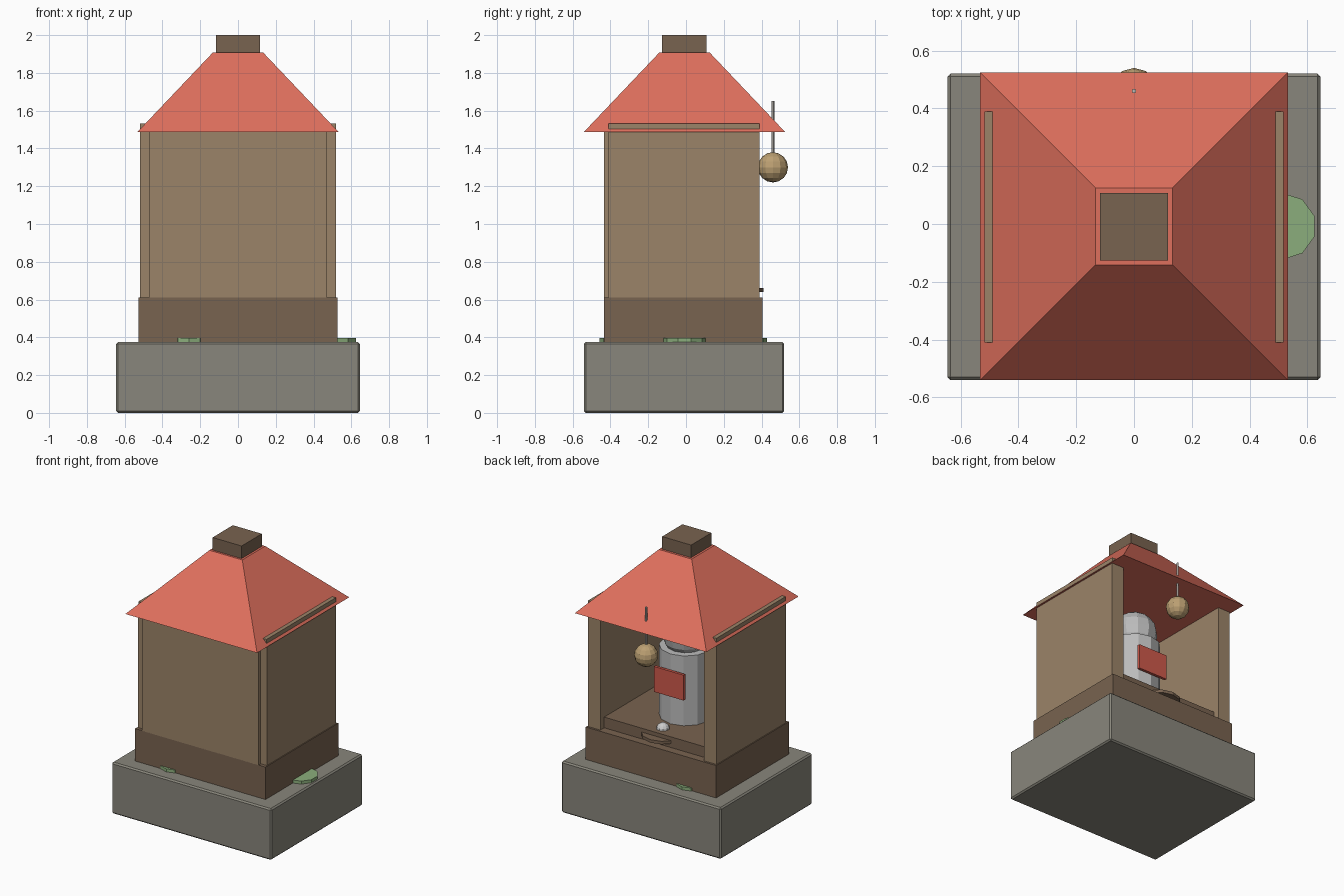
import bpy, bmesh
from mathutils import Matrix

if "Cube" in bpy.data.objects:
    bpy.data.objects.remove(bpy.data.objects["Cube"])

MATS = {}
COLORS = {
    "stone": (0.25, 0.24, 0.20), "dark_wood": (0.19, 0.125, 0.08),
    "wood": (0.33, 0.23, 0.14), "roof_red": (0.74, 0.16, 0.11),
    "moss": (0.26, 0.42, 0.20), "brass": (0.50, 0.35, 0.17),
    "bib_red": (0.62, 0.10, 0.07), "pale_stone": (0.50, 0.50, 0.50),
    "white": (0.9, 0.9, 0.88), "rope": (0.55, 0.52, 0.48),
}


def finish(name, bm, color):
    mesh = bpy.data.meshes.new(name)
    bm.to_mesh(mesh)
    bm.free()
    if color not in MATS:
        MATS[color] = bpy.data.materials.new(color)
        MATS[color].diffuse_color = (*COLORS[color], 1)
    mesh.materials.append(MATS[color])
    ob = bpy.data.objects.new(name, mesh)
    bpy.context.collection.objects.link(ob)
    return ob


def box(name, x, y, z, color, bevel=0):
    """Box from (min, max) ranges on each axis."""
    bm = bmesh.new()
    bmesh.ops.create_cube(bm, size=1)
    for v in bm.verts:
        v.co = [(a + b) / 2 + c * (b - a) for (a, b), c in zip((x, y, z), v.co)]
    ob = finish(name, bm, color)
    if bevel:
        mod = ob.modifiers.new("bevel", "BEVEL")
        mod.width = bevel
        mod.segments = 1
    return ob


def cylinder(name, x, y, z0, z1, r, sides, color, r_top=None, turn=0):
    bm = bmesh.new()
    bmesh.ops.create_cone(
        bm, cap_ends=True, segments=sides, radius1=r,
        radius2=r if r_top is None else r_top, depth=z1 - z0,
        matrix=Matrix.Translation((x, y, (z0 + z1) / 2)) @ Matrix.Rotation(turn, 4, "Z"))
    return finish(name, bm, color)


def ball(name, loc, r, u, v, color):
    bm = bmesh.new()
    bmesh.ops.create_uvsphere(bm, u_segments=u, v_segments=v, radius=r,
                              matrix=Matrix.Translation(loc))
    return finish(name, bm, color)


# Stone base and wooden plinth
box("stone_base", (-0.645, 0.645), (-0.54, 0.52), (0, 0.375), "stone", 0.01)
box("plinth", (-0.527, 0.527), (-0.435, 0.405), (0.37, 0.612), "dark_wood")

# Walls, with the +y side left open
box("closed_wall", (-0.47, 0.47), (-0.435, -0.335), (0.61, 1.495), "wood")
for side, s in (("left", -1), ("right", 1)):
    box(side + "_wall", sorted((s * 0.42, s * 0.52)), (-0.41, 0.39), (0.61, 1.495), "wood")
    box(side + "_eave_rail", sorted((s * 0.488, s * 0.518)), (-0.41, 0.39),
        (1.503, 1.533), "wood")
box("inner_shelf", (-0.42, 0.42), (-0.335, 0.345), (0.61, 0.69), "dark_wood")

# Truncated pyramid roof with a cap block
bm = bmesh.new()
rings = [[bm.verts.new((sx * h, sy * h - 0.008, z)) for sx, sy in
          ((-1, -1), (1, -1), (1, 1), (-1, 1))] for h, z in ((0.532, 1.488), (0.133, 1.908))]
bm.faces.new(rings[0][::-1])
bm.faces.new(rings[1])
for i in range(4):
    j = (i + 1) % 4
    bm.faces.new((rings[0][i], rings[0][j], rings[1][j], rings[1][i]))
finish("roof", bm, "roof_red")
box("roof_cap", (-0.117, 0.117), (-0.126, 0.108), (1.9, 2.0), "dark_wood")

# Statue with bib
cylinder("statue_body", 0, 0, 0.69, 1.2, 0.18, 12, "pale_stone")
ball("statue_head", (0, 0, 1.29), 0.16, 12, 8, "pale_stone")
box("statue_bib", (-0.12, 0.12), (0.18, 0.2), (0.9, 1.085), "bib_red")

# Offering dish and rice mound
cylinder("offering_dish", 0, 0.26, 0.64, 0.662, 0.15, 12, "dark_wood")
ball("rice_mound", (0, 0.265, 0.685), 0.046, 10, 8, "white")

# Hanging bell on its cord
ball("bell", (0, 0.46, 1.3), 0.08, 12, 8, "brass")
cylinder("bell_cord", 0, 0.46, 1.35, 1.65, 0.008, 6, "rope")

# Moss patches on the stone
for i, (x, y, r) in enumerate(((0.515, -0.008, 0.115), (-0.26, -0.357, 0.1),
                               (-0.27, 0.33, 0.1))):
    cylinder("moss_patch_%d" % (i + 1), x, y, 0.37, 0.397, r, 10, "moss")

for m in bpy.data.materials:
    if m.users and not m.is_grease_pencil:
        m.use_nodes = True
        m.node_tree.nodes["Principled BSDF"].inputs["Base Color"].default_value = m.diffuse_color
